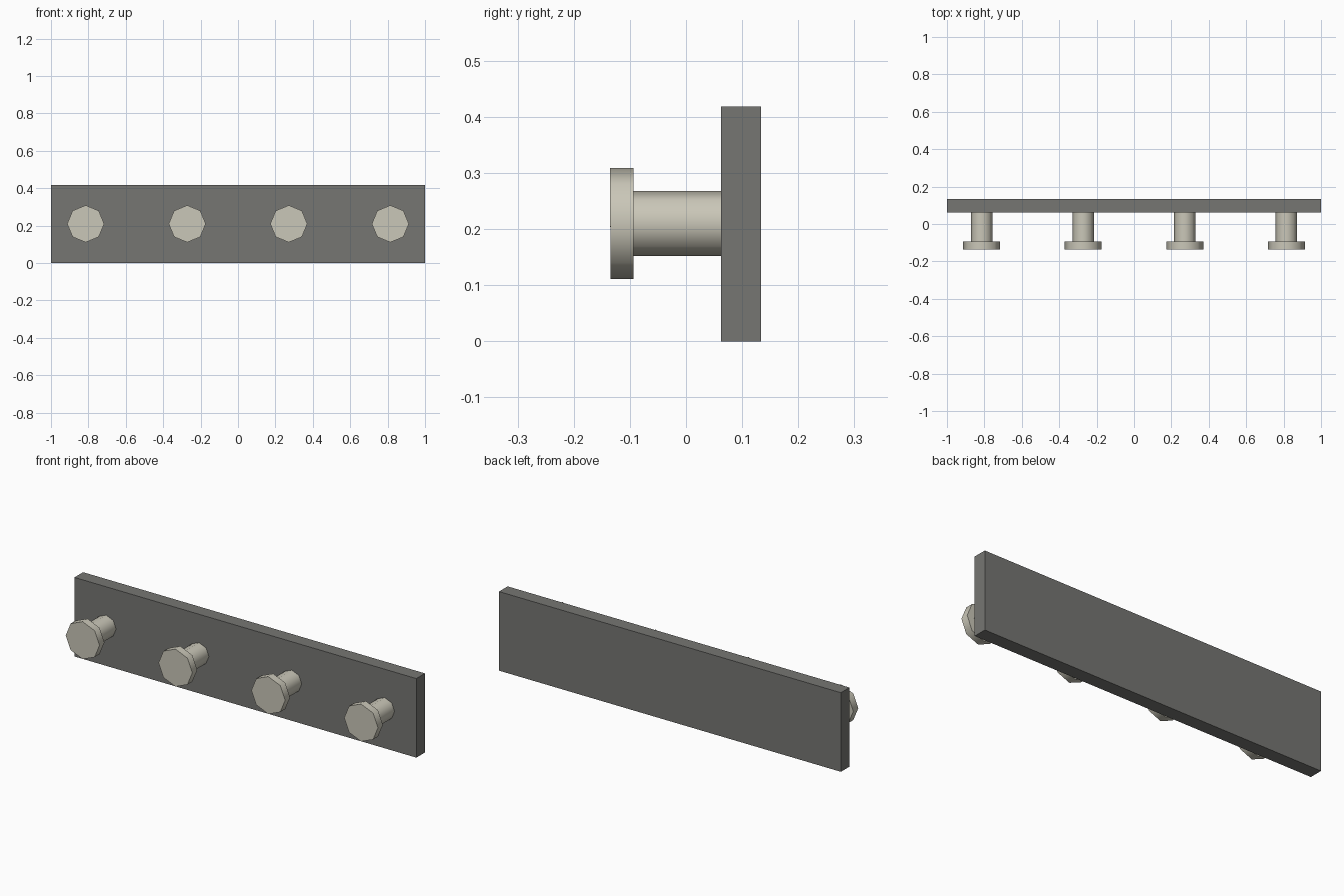
import bpy, math

if "Cube" in bpy.data.objects:
    bpy.data.objects.remove(bpy.data.objects["Cube"])

def material(name, rgb):
    m = bpy.data.materials.new(name)
    m.diffuse_color = (*rgb, 1)
    m.use_nodes = True
    m.node_tree.nodes["Principled BSDF"].inputs["Base Color"].default_value = m.diffuse_color
    return m

board_grey = material("board_grey", (0.18, 0.18, 0.17))
peg_cream = material("peg_cream", (0.59, 0.57, 0.48))

BOARD_FRONT, BOARD_BACK, HEIGHT = 0.062, 0.134, 0.418
PEG_Z = 0.21

# Wall board
bpy.ops.mesh.primitive_cube_add(size=1, location=(0, (BOARD_FRONT + BOARD_BACK) / 2, HEIGHT / 2))
board = bpy.context.object
board.name = "board"
board.scale = (2, BOARD_BACK - BOARD_FRONT, HEIGHT)
bpy.ops.object.transform_apply(location=False, rotation=False, scale=True)
board.data.materials.append(board_grey)

def octagon_rod(name, x, radius, y0, y1):
    """Eight-sided rod along y, corners pointing up and sideways."""
    bpy.ops.mesh.primitive_cylinder_add(vertices=8, radius=radius, depth=y1 - y0,
                                        location=(x, (y0 + y1) / 2, PEG_Z),
                                        rotation=(math.pi / 2, 0, 0))
    rod = bpy.context.object
    rod.name = name
    rod.data.materials.append(peg_cream)
    bpy.ops.object.shade_smooth_by_angle(angle=math.radians(60))

# Four pegs, each a shaft with a wider head
for i in range(4):
    x = (i - 1.5) * 0.543
    octagon_rod(f"peg_shaft_{i + 1}", x, 0.058, -0.094, BOARD_FRONT)
    octagon_rod(f"peg_head_{i + 1}", x, 0.099, -0.135, -0.094)
